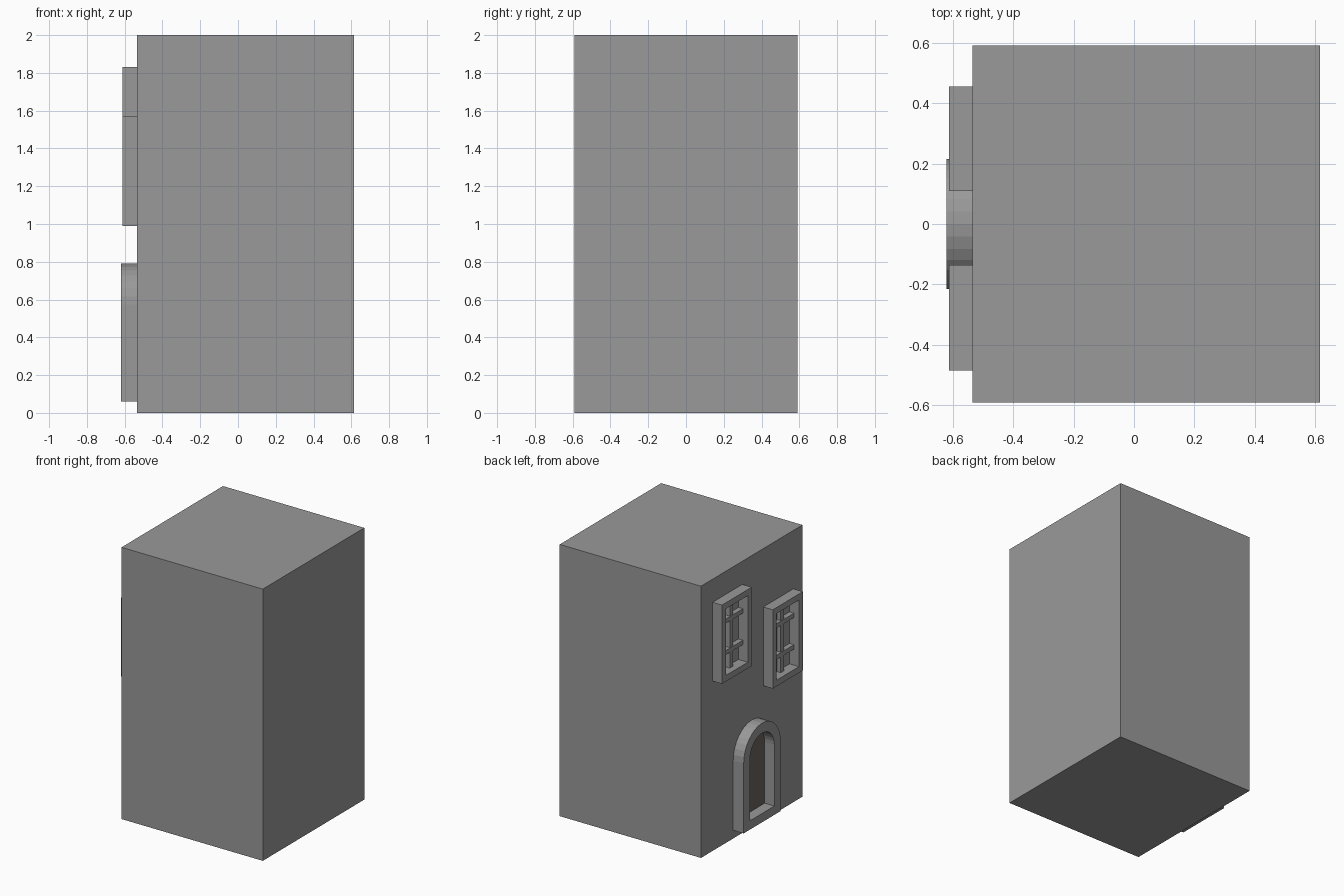
import bpy, bmesh, math

if "Cube" in bpy.data.objects:
    bpy.data.objects.remove(bpy.data.objects["Cube"])

WALL_X = -0.535


def material(name, rgb):
    m = bpy.data.materials.new(name)
    m.diffuse_color = (*rgb, 1)
    m.use_nodes = True
    m.node_tree.nodes["Principled BSDF"].inputs["Base Color"].default_value = m.diffuse_color
    return m


grey = material("stone_grey", (0.32, 0.32, 0.32))
brown = material("dark_brown", (0.14, 0.125, 0.11))


def finish(name, bm, mat):
    bmesh.ops.recalc_face_normals(bm, faces=bm.faces)
    me = bpy.data.meshes.new(name)
    bm.to_mesh(me)
    bm.free()
    me.materials.append(mat)
    ob = bpy.data.objects.new(name, me)
    bpy.context.collection.objects.link(ob)
    return ob


def box(name, lo, hi, mat):
    bm = bmesh.new()
    bmesh.ops.create_cube(bm, size=1)
    for v in bm.verts:
        v.co = [(a + b) / 2 + c * (b - a) for a, b, c in zip(lo, hi, v.co)]
    return finish(name, bm, mat)


def frame(name, outer, inner, front, mat):
    """Closed ring between two (y, z) outlines, extruded out of the wall."""
    bm = bmesh.new()
    rings = [[bm.verts.new((x, y, z)) for y, z in pts] for pts, x in
             ((outer, WALL_X), (outer, front), (inner, front), (inner, WALL_X))]
    n = len(outer)
    for k in range(4):
        a, b = rings[k], rings[(k + 1) % 4]
        for i in range(n):
            j = (i + 1) % n
            bm.faces.new((a[i], a[j], b[j], b[i]))
    return finish(name, bm, mat)


def rect(y0, y1, z0, z1):
    return [(y0, z0), (y1, z0), (y1, z1), (y0, z1)]


def arch(radius, bottom, spring=0.575, steps=16):
    pts = [(-radius, bottom), (radius, bottom)]
    for i in range(steps + 1):
        a = math.pi * i / steps
        pts.append((radius * math.cos(a), spring + radius * math.sin(a)))
    return pts


# Main tower block
box("building_block", (WALL_X, -0.59, 0), (0.615, 0.59, 2), grey)

# Arched doorway and door
frame("door_frame", arch(0.215, 0.06), arch(0.142, 0.125), -0.62, grey)
bm = bmesh.new()
verts = [bm.verts.new((WALL_X, y, z)) for y, z in arch(0.142, 0.125)]
face = bm.faces.new(verts)
ext = bmesh.ops.extrude_face_region(bm, geom=[face])
for v in ext["geom"]:
    if isinstance(v, bmesh.types.BMVert):
        v.co.x -= 0.006
finish("door_panel", bm, brown)


# Framed windows with one upright and two cross bars
def window(name, y0, y1, z0, z1, t=0.045):
    frame(name + "_frame", rect(y0, y1, z0, z1),
          rect(y0 + t, y1 - t, z0 + t, z1 - t), -0.612, grey)
    yc = (y0 + y1) / 2
    box(name + "_upright_bar", (-0.567, yc - 0.018, z0 + t),
        (WALL_X, yc + 0.018, z1 - t), grey)
    for i, f in enumerate((0.31, 0.71)):
        z = z0 + (z1 - z0) * f
        box(f"{name}_cross_bar_{i + 1}", (-0.572, y0 + t, z - 0.016),
            (WALL_X, y1 - t, z + 0.016), grey)


window("high_window", 0.11, 0.455, 1.25, 1.83)
window("low_window", -0.485, -0.135, 0.99, 1.57)
